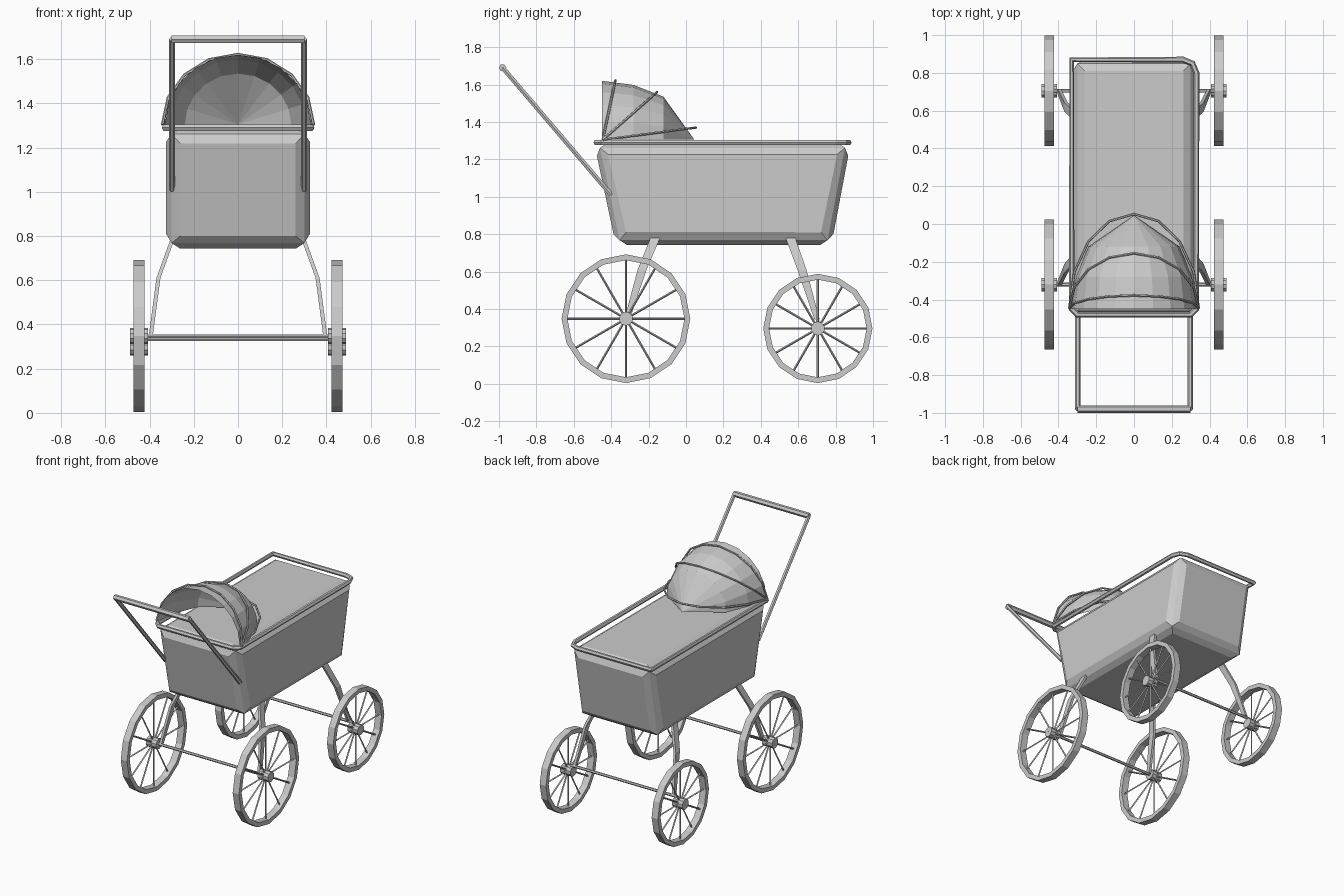
import bpy, bmesh, math
from mathutils import Vector

cube = bpy.data.objects.get("Cube")
if cube:
    bpy.data.objects.remove(cube, do_unlink=True)

grey = bpy.data.materials.new("plain_grey")
grey.use_nodes = True
colour = (0.6, 0.6, 0.6, 1)
grey.diffuse_color = colour
grey.node_tree.nodes["Principled BSDF"].inputs["Base Color"].default_value = colour


def add_mesh(name, mesh):
    obj = bpy.data.objects.new(name, mesh)
    bpy.context.collection.objects.link(obj)
    mesh.materials.clear()
    mesh.materials.append(grey)
    for poly in mesh.polygons:
        poly.use_smooth = False
    return obj


def from_bmesh(name, bm):
    bmesh.ops.recalc_face_normals(bm, faces=bm.faces)
    mesh = bpy.data.meshes.new(name)
    bm.to_mesh(mesh)
    bm.free()
    return add_mesh(name, mesh)


def tube(name, paths, radius, closed=False, sides_level=1):
    """Round bars swept along one or more polylines."""
    curve = bpy.data.curves.new(name, 'CURVE')
    curve.dimensions = '3D'
    curve.bevel_depth = radius
    curve.bevel_resolution = sides_level
    curve.use_fill_caps = True
    for path in paths:
        spline = curve.splines.new('POLY')
        spline.points.add(len(path) - 1)
        for point, co in zip(spline.points, path):
            point.co = (*co, 1)
        spline.use_cyclic_u = closed
    temp = bpy.data.objects.new(name + "_path", curve)
    bpy.context.collection.objects.link(temp)
    bpy.context.view_layer.update()
    evaluated = temp.evaluated_get(bpy.context.evaluated_depsgraph_get())
    mesh = bpy.data.meshes.new_from_object(evaluated)
    bpy.data.objects.remove(temp, do_unlink=True)
    mesh.name = name
    return add_mesh(name, mesh)


def bridge(bm, rings, closed=True):
    """Quads between successive vertex rings."""
    for a, b in zip(rings, rings[1:]):
        count = len(a)
        for i in range(count if closed else count - 1):
            j = (i + 1) % count
            bm.faces.new((a[i], a[j], b[j], b[i]))


# Basket: tapered box with every panel inset and pushed outward
bm = bmesh.new()
rings = []
for z, back, front in ((0.768, -0.355, 0.757), (1.262, -0.46, 0.85)):
    rings.append([bm.verts.new((x, y, z)) for x, y in
                  ((-0.3, back), (0.3, back), (0.3, front), (-0.3, front))])
bridge(bm, rings)
bm.faces.new(rings[0])
bm.faces.new(rings[1])
bmesh.ops.recalc_face_normals(bm, faces=bm.faces)
bmesh.ops.inset_individual(bm, faces=bm.faces[:], thickness=0.055, depth=0.025)
from_bmesh("basket", bm)

# Rim rail around the basket top
tube("rim_rail", [[(x, y, 1.29) for x, y in
     ((-0.33, 0.87), (0.26, 0.87), (0.31, 0.85), (0.33, 0.8), (0.33, -0.45),
      (0.3, -0.48), (-0.3, -0.48), (-0.33, -0.45))]], 0.016, closed=True)

# Hood shell: half-rings narrowing to a point
bm = bmesh.new()
rings = []
for y, scale in ((-0.45, 1), (-0.28, 0.93), (-0.12, 0.73)):
    rings.append([bm.verts.new((0.33 * scale * math.cos(math.pi * i / 10), y,
                                1.305 + 0.315 * scale * math.sin(math.pi * i / 10)))
                  for i in range(11)])
bridge(bm, rings, closed=False)
tip = bm.verts.new((0, 0.045, 1.305))
for a, b in zip(rings[-1], rings[-1][1:]):
    bm.faces.new((a, b, tip))
from_bmesh("hood", bm)

# Hood ribs fanning out from the side pivots
pivot = Vector((0, -0.445, 1.305))
ribs = []
for y, z in ((-0.378, 1.622), (-0.155, 1.56), (0.053, 1.37)):
    reach = Vector((0, y, z)) - pivot
    ribs.append([pivot + Vector((0.342 * math.cos(math.pi * i / 8), 0, 0))
                 + reach * math.sin(math.pi * i / 8) for i in range(9)])
tube("hood_ribs", ribs, 0.007)

# Push handle
tube("handle_arms", [[(s * 0.298, -0.40, 1.01), (s * 0.298, -0.98, 1.69)]
                     for s in (-1, 1)], 0.014)
tube("handle_grip", [[(-0.3, -0.98, 1.69), (0.3, -0.98, 1.69)]], 0.02)


# Flat bent legs, one per wheel
def leg(name, side, path):
    bm = bmesh.new()
    rings = []
    for x, y, z, half in path:
        rings.append([bm.verts.new((side * (x + dx), y + dy, z)) for dx, dy in
                      ((-0.009, -half), (0.009, -half), (0.009, half), (-0.009, half))])
    bridge(bm, rings)
    bm.faces.new(rings[0])
    bm.faces.new(rings[-1])
    from_bmesh(name, bm)


# Wheels: square-section rim, spokes and hub
def wheel(name, side, y, radius):
    centre = Vector((side * 0.448, y, radius + 0.004))

    def at(x, r, angle):
        return centre + Vector((x, r * math.sin(angle), r * math.cos(angle)))

    def lathe(part, profile, steps):
        bm = bmesh.new()
        rings = [[bm.verts.new(at(x, r, math.tau * i / steps)) for i in range(steps)]
                 for x, r in profile]
        bridge(bm, rings + rings[:1])
        from_bmesh(name + part, bm)

    w, inner = 0.025, radius - 0.031
    lathe("_rim", ((-w, inner), (-w, radius), (w, radius), (w, inner)), 16)
    lathe("_hub", ((-0.041, 0.001), (-0.041, 0.037), (0.041, 0.037), (0.041, 0.001)), 10)
    tube(name + "_spokes", [[at(0, 0.02, math.tau * i / 12),
                             at(0, inner + 0.008, math.tau * i / 12)]
                            for i in range(12)], 0.006, sides_level=0)


for side, label in ((1, "left"), (-1, "right")):
    wheel("front_wheel_" + label, side, -0.321, 0.344)
    wheel("rear_wheel_" + label, side, 0.705, 0.292)
    leg("front_leg_" + label, side, ((0.295, -0.16, 0.79, 0.026),
        (0.36, -0.235, 0.61, 0.024), (0.395, -0.315, 0.345, 0.014)))
    leg("rear_leg_" + label, side, ((0.295, 0.555, 0.79, 0.026),
        (0.36, 0.62, 0.61, 0.024), (0.395, 0.7, 0.345, 0.014)))

# Axles
for label, y in (("front", -0.321), ("rear", 0.705)):
    tube(label + "_axle", [[(-0.43, y, 0.347), (0.43, y, 0.347)]], 0.01)
    if label == "rear":
        bpy.data.objects["rear_axle"].location.z = -0.012
